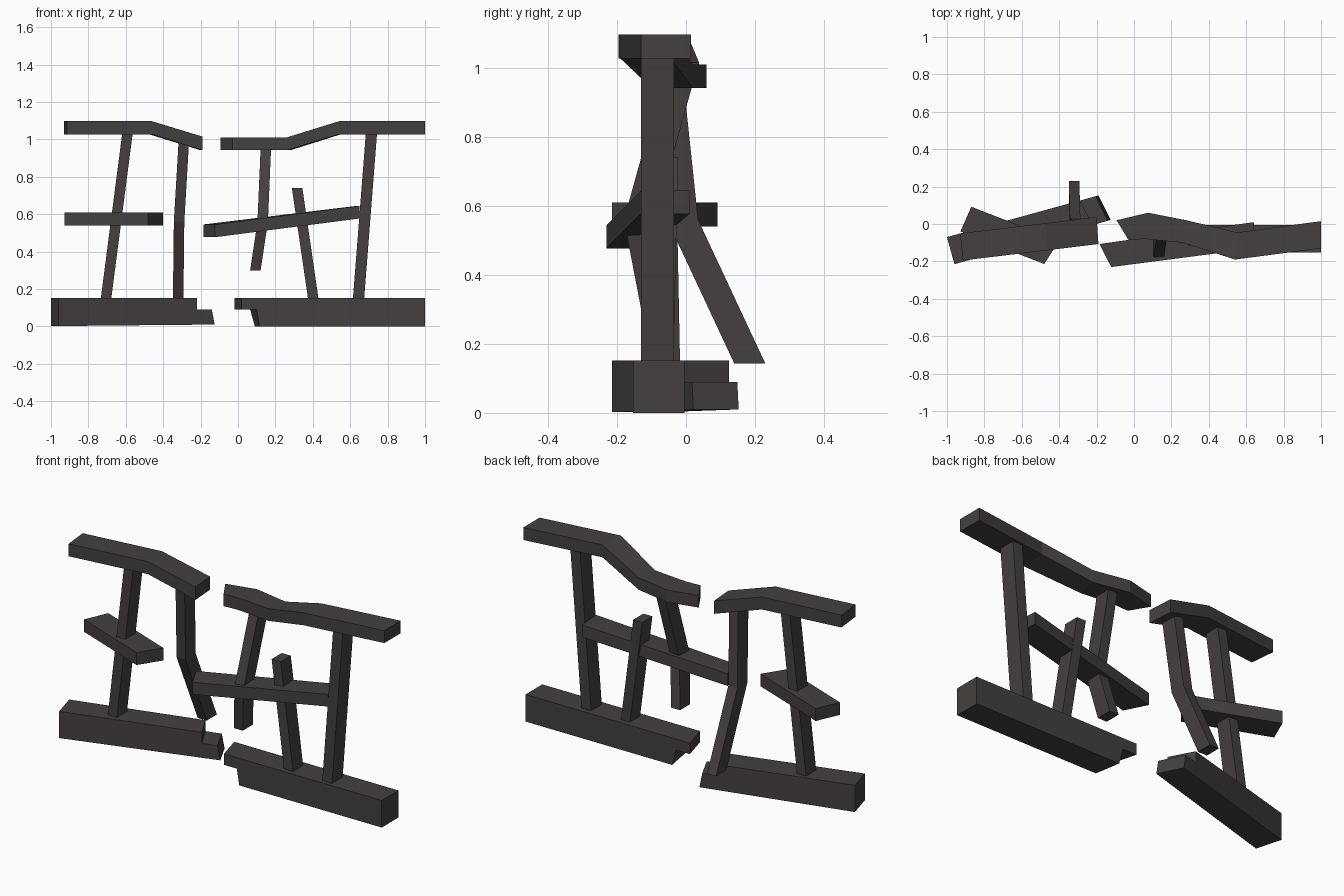
import bpy, bmesh

mat = bpy.data.materials.new("charred wood")
mat.diffuse_color = (0.058, 0.051, 0.049, 1)


def loft(name, sections):
    """Flat-faced solid running through matching rings of points."""
    bm = bmesh.new()
    rings = [[bm.verts.new(p) for p in s] for s in sections]
    n = len(rings[0])
    for a, b in zip(rings, rings[1:]):
        for i in range(n):
            j = (i + 1) % n
            bm.faces.new((a[i], a[j], b[j], b[i]))
    bm.faces.new(rings[0][::-1])
    bm.faces.new(rings[-1])
    bmesh.ops.recalc_face_normals(bm, faces=bm.faces)
    me = bpy.data.meshes.new(name)
    bm.to_mesh(me)
    bm.free()
    me.materials.append(mat)
    ob = bpy.data.objects.new(name, me)
    bpy.context.collection.objects.link(ob)
    return ob


def rail(name, cuts):
    """Each cut: back (x, y), front (x, y), bottom z, top z."""
    loft(name, [[(*b, lo), (*f, lo), (*f, hi), (*b, hi)]
                for b, f, lo, hi in cuts])


def post(name, centres, w=0.056, d=0.09):
    """Rectangular post with horizontal sections at each centre."""
    loft(name, [[(x + sx * w / 2, y + sy * d / 2, z)
                 for sx, sy in ((-1, -1), (1, -1), (1, 1), (-1, 1))]
                for x, y, z in centres])


def beam(name, front, back):
    """Notched base beam: (x, z) outlines on a front and a back plan line."""
    def side(line, outline):
        (x0, y0), (x1, y1) = line
        return [(x, y0 + (x - x0) * (y1 - y0) / (x1 - x0), z) for x, z in outline]
    loft(name, [side(*front), side(*back)])


# Base beams with splintered, stepped inner ends
beam("left_base_beam",
     (((-0.96, -0.215), (-0.13, 0.02)),
      [(-0.96, 0.002), (-0.125, 0.01), (-0.14, 0.09), (-0.22, 0.09),
       (-0.22, 0.152), (-0.96, 0.152)]),
     (((-1.0, -0.07), (-0.2, 0.15)),
      [(-1.0, 0.002), (-0.19, 0.01), (-0.205, 0.09), (-0.29, 0.09),
       (-0.29, 0.152), (-1.0, 0.152)]))
beam("right_base_beam",
     (((0.02, -0.153), (1.0, -0.153)),
      [(0.115, 0), (1.0, 0), (1.0, 0.152), (0.02, 0.152), (0.02, 0.09), (0.10, 0.09)]),
     (((-0.02, -0.005), (1.0, -0.005)),
      [(0.09, 0), (1.0, 0), (1.0, 0.152), (-0.02, 0.152), (-0.02, 0.09), (0.065, 0.09)]))

# Sagging top rails
rail("left_top_rail", [
    ((-0.93, -0.05), (-0.915, -0.195), 1.027, 1.097),
    ((-0.475, 0.004), (-0.46, -0.14), 1.027, 1.097),
    ((-0.20, 0.038), (-0.19, -0.107), 0.942, 1.015)])
rail("right_top_rail", [
    ((-0.093, 0.02), (-0.03, -0.085), 0.942, 1.01),
    ((0.075, 0.06), (0.06, -0.08), 0.942, 1.01),
    ((0.28, 0.02), (0.26, -0.10), 0.942, 1.01),
    ((0.55, -0.045), (0.54, -0.19), 1.027, 1.097),
    ((1.0, 0.015), (1.0, -0.13), 1.027, 1.097)])

# Broken middle rails
rail("left_middle_rail", [
    ((-0.87, 0.092), (-0.928, -0.04), 0.54, 0.61),
    ((-0.40, -0.09), (-0.48, -0.214), 0.54, 0.61)])
rail("right_middle_rail", [
    ((-0.185, -0.107), (-0.122, -0.23), 0.477, 0.545),
    ((0.64, 0.01), (0.65, -0.13), 0.577, 0.645)])

# Whole posts
post("left_outer_post", [(-0.708, -0.062, 0.13), (-0.59, -0.08, 1.04)])
post("right_outer_post", [(0.643, -0.083, 0.13), (0.714, -0.083, 1.04)], 0.06, 0.095)

# Snapped posts
post("left_bent_post", [(-0.32, 0.185, 0.143), (-0.315, -0.01, 0.56),
                        (-0.29, -0.055, 0.985)])
post("right_hanging_post", [(0.093, -0.085, 0.3), (0.132, -0.135, 0.56),
                            (0.149, -0.025, 0.955)])
post("right_stump_post", [(0.405, -0.082, 0.13), (0.316, -0.068, 0.74)])
